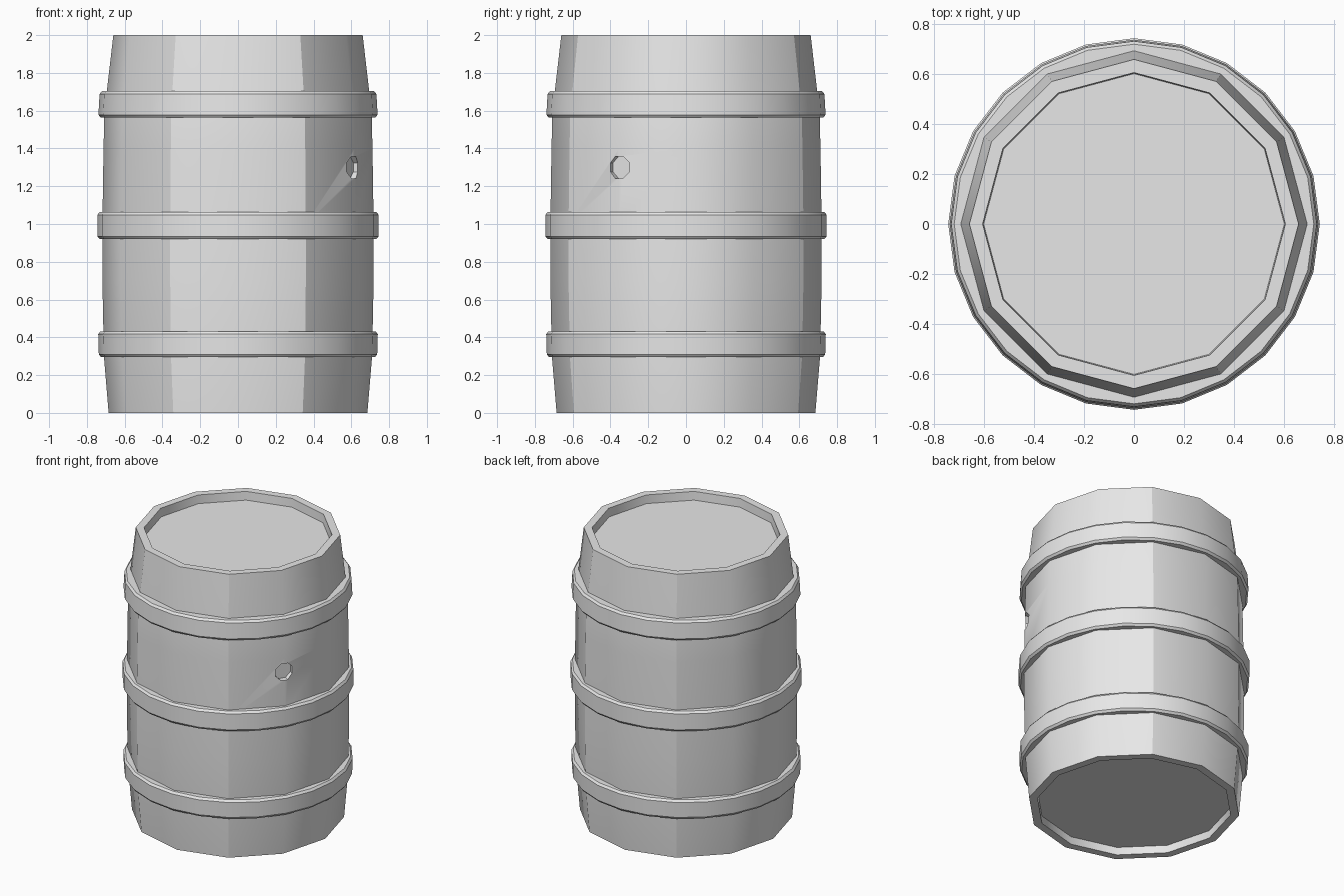
import bpy, bmesh
from math import cos, sin, pi, radians
from mathutils import Vector, Matrix

cube = bpy.data.objects.get("Cube")
if cube:
    bpy.data.objects.remove(cube, do_unlink=True)

grey = bpy.data.materials.new("pale_grey")
grey.use_nodes = True
colour = (0.8, 0.8, 0.8, 1)
grey.diffuse_color = colour
grey.node_tree.nodes["Principled BSDF"].inputs["Base Color"].default_value = colour


def lathe(name, profile, sides, closed=False):
    """Turn an (r, z) profile about z; an open profile is capped at both ends."""
    bm = bmesh.new()
    rings = [[bm.verts.new((r * cos(2 * pi * i / sides), r * sin(2 * pi * i / sides), z))
              for i in range(sides)] for r, z in profile]
    pairs = list(zip(rings, rings[1:]))
    if closed:
        pairs.append((rings[-1], rings[0]))
    else:
        bm.faces.new(rings[0])
        bm.faces.new(rings[-1])
    for a, b in pairs:
        for i in range(sides):
            j = (i + 1) % sides
            bm.faces.new((a[i], a[j], b[j], b[i]))
    bmesh.ops.recalc_face_normals(bm, faces=bm.faces)
    mesh = bpy.data.meshes.new(name)
    bm.to_mesh(mesh)
    bm.free()
    mesh.materials.append(grey)
    obj = bpy.data.objects.new(name, mesh)
    bpy.context.collection.objects.link(obj)
    return obj


def smooth(obj, angle, corners=False):
    """Smooth shading, keeping steep edges and, if asked, four stave corners sharp."""
    bm = bmesh.new()
    bm.from_mesh(obj.data)
    for f in bm.faces:
        f.smooth = True
    for e in bm.edges:
        sharp = len(e.link_faces) == 2 and e.calc_face_angle(0) > radians(angle)
        a, b = (v.co for v in e.verts)
        if corners and abs(a.z - b.z) > 0.1:
            mid = (a + b) / 2
            sharp = sharp or abs(abs(mid.x) / mid.xy.length - 0.5) < 0.02
        e.smooth = not sharp
    bm.to_mesh(obj.data)
    bm.free()


# Barrel body with a recessed lid and a recessed base
body = lathe("barrel_body", [
    (0.63, 0.055), (0.63, 0), (0.685, 0), (0.71, 0.3), (0.718, 0.7), (0.718, 1.0),
    (0.712, 1.4), (0.708, 1.57), (0.695, 1.7), (0.66, 2), (0.607, 2), (0.603, 1.94)], 12)

# Bung hole on the front left stave corner
bpy.ops.mesh.primitive_cylinder_add(vertices=8, radius=0.063, depth=0.2)
cutter = bpy.context.object
cutter.name = "bung_hole_cutter"
cutter.hide_render = True
cutter.data.materials.append(grey)
axis = Vector((cos(radians(-30)), sin(radians(-30)), 0))
cutter.matrix_world = (Matrix.Translation(axis * 0.772 + Vector((0, 0, 1.3)))
                       @ axis.to_track_quat('Z', 'Y').to_matrix().to_4x4()
                       @ Matrix.Rotation(pi / 8, 4, 'Z'))
cut = body.modifiers.new("bung_hole", 'BOOLEAN')
cut.operation = 'DIFFERENCE'
cut.solver = 'EXACT'
cut.object = cutter
bpy.context.view_layer.objects.active = body
bpy.ops.object.modifier_apply(modifier=cut.name)
bpy.data.objects.remove(cutter, do_unlink=True)
smooth(body, 32, corners=True)

# Three hoops with bevelled rims
for name, low, high, r_low, r_high in (
        ("lower_hoop", 0.295, 0.432, 0.737, 0.74),
        ("middle_hoop", 0.92, 1.063, 0.745, 0.745),
        ("upper_hoop", 1.563, 1.703, 0.739, 0.733)):
    hoop = lathe(name, [
        (0.66, low), (r_low - 0.012, low), (r_low, low + 0.015),
        (r_high, high - 0.015), (r_high - 0.012, high), (0.66, high)], 24, closed=True)
    smooth(hoop, 25)
